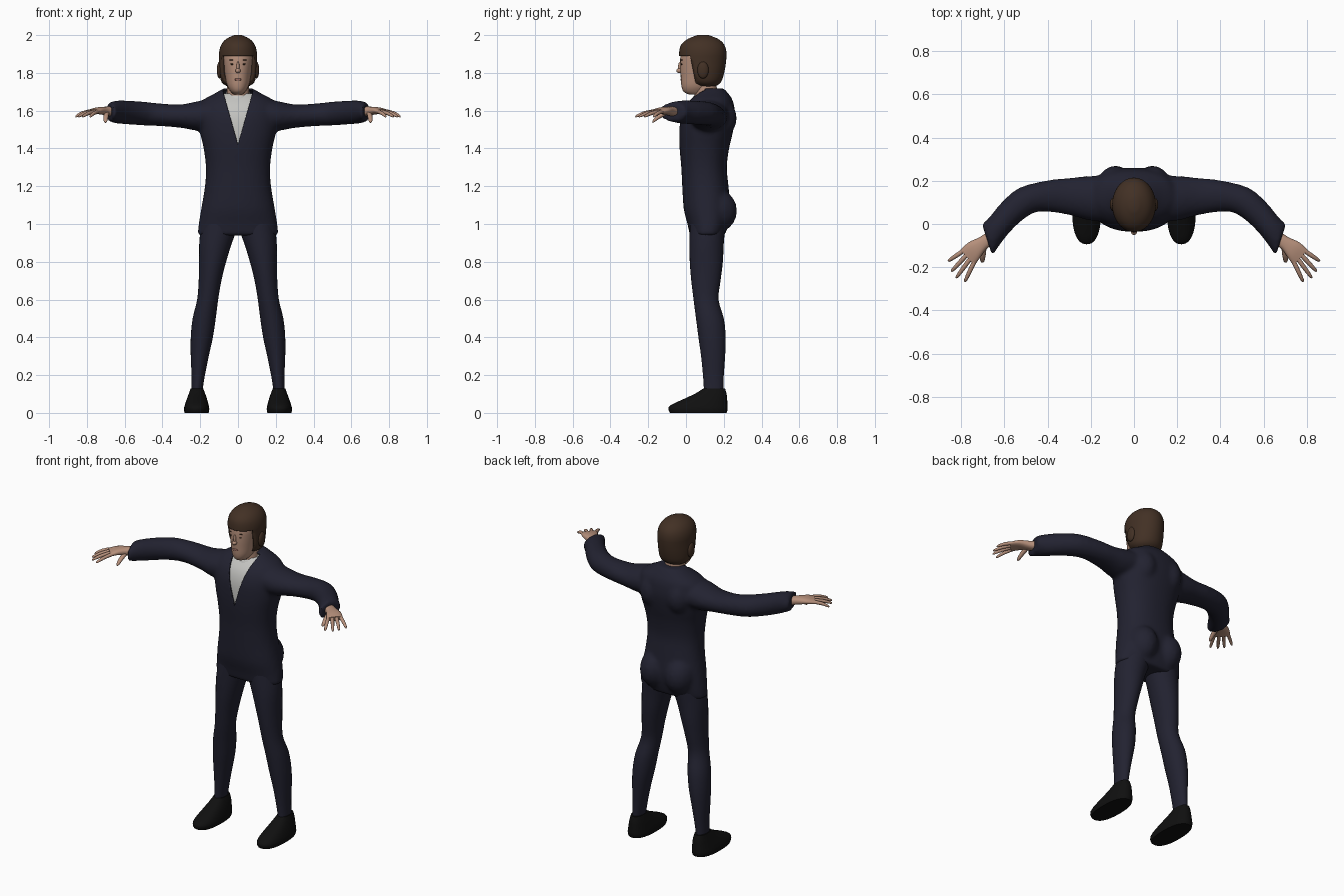
import bpy, bmesh, math
from mathutils import Vector, Matrix

if "Cube" in bpy.data.objects:
    bpy.data.objects.remove(bpy.data.objects["Cube"])


def material(name, rgb):
    m = bpy.data.materials.new(name)
    m.use_nodes = True
    m.diffuse_color = (*rgb, 1)
    m.node_tree.nodes["Principled BSDF"].inputs["Base Color"].default_value = (*rgb, 1)
    return m


SUIT = material("dark navy", (0.016, 0.016, 0.03))
SHOE = material("black", (0.005, 0.005, 0.005))
HAIR = material("dark brown", (0.055, 0.03, 0.018))
SKIN = material("skin", (0.47, 0.28, 0.2))
SHIRT = material("off white", (0.55, 0.55, 0.53))
LIPS = material("dull pink", (0.33, 0.15, 0.12))


def smooth_rows(rows, steps):
    """Catmull-Rom interpolation of section parameters."""
    out = []
    for i in range(len(rows) - 1):
        a, b, c, d = (rows[min(max(i + k, 0), len(rows) - 1)] for k in (-1, 0, 1, 2))
        for s in range(steps):
            t = s / steps
            out.append([q + t * (r - p) / 2 + t * t * (p - 2.5 * q + 2 * r - w / 2)
                        + t ** 3 * (1.5 * (q - r) + (w - p) / 2)
                        for p, q, r, w in zip(a, b, c, d)])
    return out + [list(rows[-1])]


def loft(bm, rings, n=24, power=2.0):
    """Skin closed superellipse rings given as (centre, half axis u, half axis v)."""
    def bend(x):
        return math.copysign(abs(x) ** (2 / power), x)
    loops = []
    for c, u, v in rings:
        angles = [2 * math.pi * k / n for k in range(n)]
        loops.append([bm.verts.new(c + u * bend(math.cos(a)) + v * bend(math.sin(a)))
                      for a in angles])
    for p, q in zip(loops, loops[1:]):
        for k in range(n):
            bm.faces.new((p[k], p[(k + 1) % n], q[(k + 1) % n], q[k]))
    bm.faces.new(loops[0])
    bm.faces.new(loops[-1])


def upright(bm, rows, side=1, steps=3, n=28, power=2.0, shrink=0):
    """Rows are (z, front y, back y, left x, right x)."""
    rings = []
    for z, y0, y1, x0, x1 in smooth_rows(rows, steps):
        rings.append((Vector((side * (x0 + x1) / 2, (y0 + y1) / 2, z)),
                      Vector(((x1 - x0) / 2 - shrink, 0, 0)),
                      Vector((0, (y1 - y0) / 2 - shrink, 0))))
    loft(bm, rings, n, power)


def sideways(bm, rows, side=1, steps=3, n=20, power=2.0):
    """Rows are (front x, front y, back x, back y, centre z, half height)."""
    rings = []
    for fx, fy, bx, by, z, h in smooth_rows(rows, steps):
        f, b = Vector((side * fx, fy, z)), Vector((side * bx, by, z))
        rings.append(((f + b) / 2, (b - f) / 2, Vector((0, 0, h))))
    loft(bm, rings, n, power)


def ball(bm, centre, radii):
    bmesh.ops.create_uvsphere(bm, u_segments=16, v_segments=10, radius=1,
                              matrix=Matrix.Translation(centre) @ Matrix.Diagonal((*radii, 1)))


def finish(bm, name, mat, angle=60):
    bmesh.ops.recalc_face_normals(bm, faces=bm.faces)
    mesh = bpy.data.meshes.new(name)
    bm.to_mesh(mesh)
    bm.free()
    mesh.materials.append(mat)
    ob = bpy.data.objects.new(name, mesh)
    bpy.context.collection.objects.link(ob)
    bpy.ops.object.select_all(action="DESELECT")
    ob.select_set(True)
    bpy.context.view_layer.objects.active = ob
    bpy.ops.object.shade_smooth_by_angle(angle=math.radians(angle))
    return ob


def balanced(rows):
    return [(z, a, b, -w, w) for z, a, b, w in rows]


def thicken(ob, amount):
    mod = ob.modifiers.new("thickness", "SOLIDIFY")
    mod.thickness = amount
    mod.offset = -1


# Jacket: torso, seat and sleeves blended into one skin
torso = balanced([(0.94, 0.02, 0.205, 0.215), (1.0, 0.008, 0.225, 0.208),
                  (1.08, -0.012, 0.235, 0.195), (1.2, -0.02, 0.225, 0.175),
                  (1.3, -0.025, 0.216, 0.17), (1.4, -0.034, 0.228, 0.182),
                  (1.48, -0.036, 0.247, 0.2), (1.56, -0.03, 0.26, 0.21),
                  (1.62, -0.01, 0.256, 0.205), (1.66, 0.02, 0.245, 0.18),
                  (1.69, 0.05, 0.225, 0.125), (1.718, 0.075, 0.2, 0.078)])
sleeve = [(0.08, 0.01, 0.08, 0.23, 1.59, 0.08), (0.2, 0.015, 0.2, 0.222, 1.573, 0.08),
          (0.3, 0.042, 0.3, 0.213, 1.571, 0.062), (0.42, 0.058, 0.4, 0.202, 1.578, 0.06),
          (0.48, 0.043, 0.53, 0.168, 1.585, 0.063), (0.55, -0.012, 0.612, 0.1, 1.59, 0.063),
          (0.61, -0.082, 0.67, 0.03, 1.593, 0.061), (0.655, -0.15, 0.703, 0.0, 1.593, 0.05)]
bm = bmesh.new()
upright(bm, torso, n=40, power=2.25)
for s in (1, -1):
    sideways(bm, sleeve, s, n=28)
    ball(bm, (s * 0.085, 0.163, 1.07), (0.09, 0.108, 0.115))
    ball(bm, (s * 0.09, 0.17, 1.56), (0.08, 0.1, 0.11))
blend = finish(bm, "jacket_blend", SUIT)
remesh = blend.modifiers.new("remesh", "REMESH")
remesh.mode = "VOXEL"
remesh.voxel_size = 0.012
relax = blend.modifiers.new("relax", "SMOOTH")
relax.iterations = 5
bpy.context.view_layer.update()
bm = bmesh.new()
bm.from_object(blend, bpy.context.evaluated_depsgraph_get())
bpy.data.objects.remove(blend)

# Open the V neck along two slanted cuts
for s in (1, -1):
    bmesh.ops.bisect_plane(bm, geom=bm.verts[:] + bm.edges[:] + bm.faces[:],
                           plane_co=(0, 0, 1.42), plane_no=(s * 0.285, 0, -0.08))


def in_neckline(f):
    c = f.calc_center_median()
    return c.y < 0.1 and abs(c.x) < 0.08 / 0.285 * (c.z - 1.42)


bmesh.ops.delete(bm, geom=[f for f in bm.faces if in_neckline(f)], context="FACES")
thicken(finish(bm, "jacket", SUIT), 0.008)

# Shirt under the jacket, with a low collar
bm = bmesh.new()
upright(bm, torso[4:11], n=40, power=2.25, shrink=0.012)
upright(bm, balanced([(1.64, 0.035, 0.18, 0.068), (1.675, 0.038, 0.18, 0.066),
                      (1.705, 0.085, 0.178, 0.06)]), steps=2)
finish(bm, "shirt", SHIRT)

# Trousers and shoes
leg = [(0.12, 0.095, 0.197, 0.188, 0.247), (0.2, 0.09, 0.2, 0.175, 0.246),
       (0.3, 0.08, 0.207, 0.155, 0.25), (0.4, 0.066, 0.21, 0.133, 0.25),
       (0.5, 0.053, 0.2, 0.118, 0.24), (0.6, 0.04, 0.172, 0.105, 0.216),
       (0.7, 0.028, 0.183, 0.088, 0.208), (0.8, 0.02, 0.195, 0.063, 0.206),
       (0.9, 0.018, 0.2, 0.032, 0.205), (1.0, 0.02, 0.21, -0.005, 0.195)]
shoe = [(0, -0.085, 0.215, 0.155, 0.283), (0.02, -0.094, 0.221, 0.152, 0.286),
        (0.04, -0.082, 0.22, 0.155, 0.282), (0.07, -0.02, 0.218, 0.163, 0.272),
        (0.1, 0.045, 0.215, 0.173, 0.261), (0.128, 0.09, 0.207, 0.184, 0.251)]
for s, label in ((1, "left"), (-1, "right")):
    bm = bmesh.new()
    upright(bm, leg, s)
    finish(bm, label + "_trouser_leg", SUIT)
    bm = bmesh.new()
    upright(bm, shoe, s, steps=2, power=2.4)
    finish(bm, label + "_shoe", SHOE, 45)

    # Hand with four fingers and a thumb
    bm = bmesh.new()
    sideways(bm, [(0.645, -0.09, 0.67, -0.03, 1.595, 0.026),
                  (0.685, -0.118, 0.712, -0.06, 1.598, 0.023),
                  (0.715, -0.16, 0.765, -0.085, 1.6, 0.018),
                  (0.738, -0.192, 0.803, -0.12, 1.594, 0.013)], s, power=2.4)
    knuckle_a, knuckle_b = Vector((0.74, -0.177, 1.596)), Vector((0.79, -0.125, 1.596))
    tips = [(0.783, -0.268), (0.823, -0.25), (0.845, -0.22), (0.86, -0.172)]
    digits = [(knuckle_a.lerp(knuckle_b, i / 3), Vector((*t, 1.568)), 0.0105)
              for i, t in enumerate(tips)]
    digits.append((Vector((0.695, -0.1, 1.592)), Vector((0.702, -0.178, 1.54)), 0.014))
    for base, tip, r in digits:
        across = (tip - base).cross(Vector((0, 0, 1))).normalized()
        rows = []
        for t, k in ((0, 1), (0.5, 0.95), (0.9, 0.7), (1, 0.25)):
            c = base.lerp(tip, t) + Vector((0, 0, 0.02 * t * (1 - t)))
            f, b = c + across * r * k, c - across * r * k
            rows.append((f.x, f.y, b.x, b.y, c.z, r * k))
        sideways(bm, rows, s, steps=2, n=10)
    finish(bm, label + "_hand", SKIN)

# Head, neck and nose
bm = bmesh.new()
upright(bm, balanced([(1.686, 0.015, 0.1, 0.024), (1.7, -0.012, 0.11, 0.038),
                      (1.73, -0.024, 0.14, 0.056), (1.78, -0.028, 0.18, 0.068),
                      (1.84, -0.031, 0.195, 0.078), (1.9, -0.027, 0.2, 0.085),
                      (1.95, 0, 0.18, 0.07), (1.98, 0.04, 0.13, 0.03)]), power=2.15)
upright(bm, balanced([(1.6, 0.035, 0.165, 0.066), (1.67, 0.045, 0.165, 0.06),
                      (1.78, 0.05, 0.16, 0.056)]))
ball(bm, (0, -0.035, 1.812), (0.014, 0.016, 0.013))
ball(bm, (0, -0.03, 1.832), (0.008, 0.012, 0.028))
finish(bm, "head", SKIN)

# Hair shell, opened over the face, with covered ears
bm = bmesh.new()
upright(bm, balanced([(1.725, 0.07, 0.15, 0.05), (1.75, 0.02, 0.185, 0.086),
                      (1.8, -0.02, 0.202, 0.098), (1.86, -0.035, 0.212, 0.1),
                      (1.91, -0.036, 0.214, 0.1), (1.95, -0.025, 0.202, 0.088),
                      (1.98, 0.01, 0.17, 0.062), (2.0, 0.06, 0.12, 0.02)]), n=36)
cuts = [(Vector((0, 0, 1.89)), Vector((0, 0, 1))),
        (Vector((0, 0.022, 1.89)), Vector((0, 1, 0.2)))]
for co, no in cuts:
    bmesh.ops.bisect_plane(bm, geom=bm.verts[:] + bm.edges[:] + bm.faces[:],
                           plane_co=co, plane_no=no)
face_area = [f for f in bm.faces
             if all((f.calc_center_median() - co).dot(no) < 0 for co, no in cuts)]
bmesh.ops.delete(bm, geom=face_area, context="FACES")
thicken(finish(bm, "hair", HAIR), 0.018)
bm = bmesh.new()
for s in (1, -1):
    ball(bm, (s * 0.098, 0.09, 1.815), (0.014, 0.03, 0.045))
finish(bm, "covered_ears", HAIR)

# Eyes, brows and mouth as thin plates
bm = bmesh.new()
for s in (1, -1):
    ball(bm, (s * 0.03, -0.0225, 1.846), (0.011, 0.004, 0.004))
    ball(bm, (s * 0.031, -0.0225, 1.868), (0.016, 0.004, 0.003))
finish(bm, "eyes_and_brows", HAIR)
bm = bmesh.new()
ball(bm, (0, -0.026, 1.765), (0.02, 0.0045, 0.006))
finish(bm, "mouth", LIPS)
